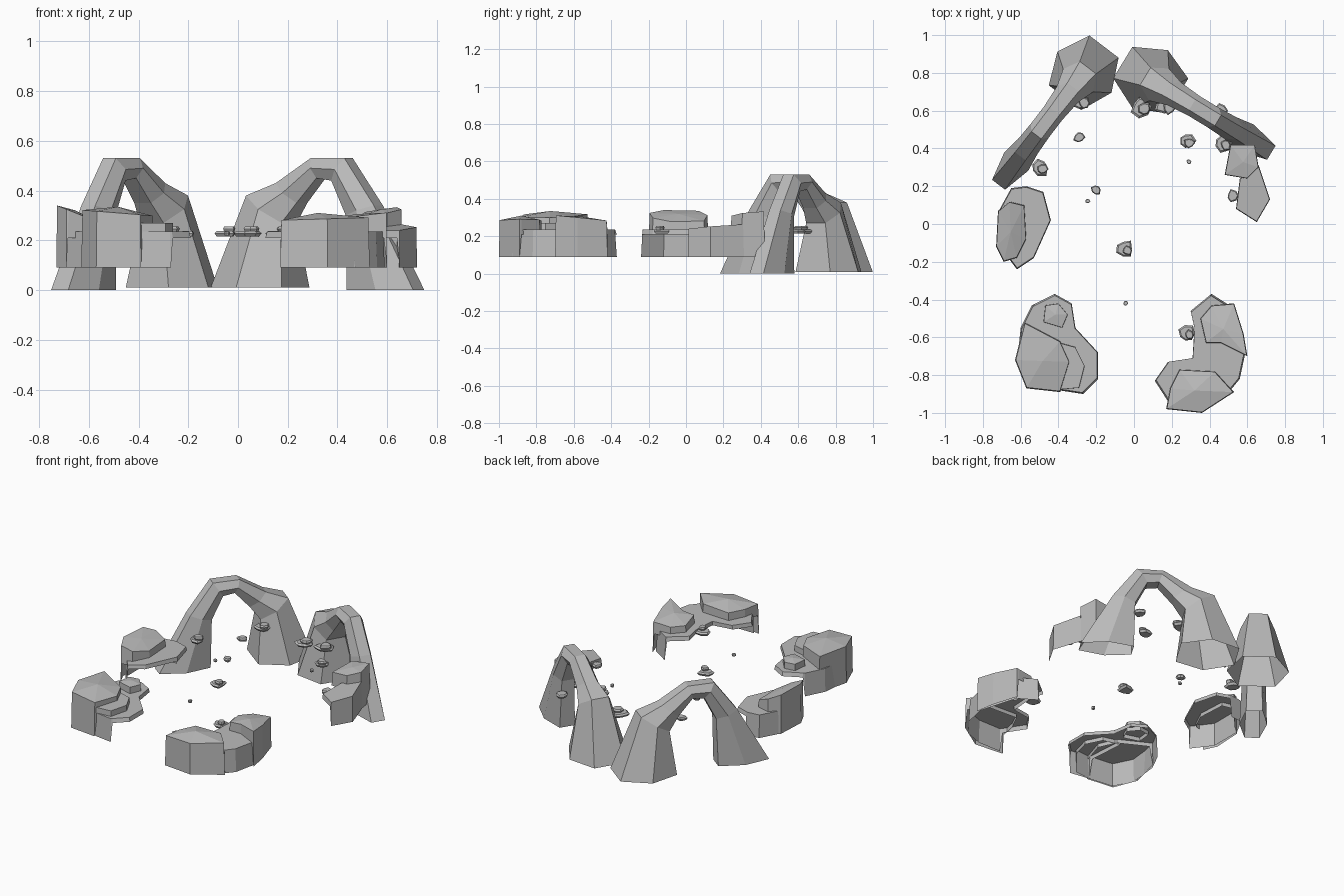
import bpy
import bmesh
import random
from math import cos, sin, pi
from mathutils import Vector

cube = bpy.data.objects.get("Cube")
if cube:
    bpy.data.objects.remove(cube, do_unlink=True)

# Single stone colour
stone = bpy.data.materials.new("grey_stone")
stone.use_nodes = True
stone.diffuse_color = (0.5, 0.5, 0.5, 1)
stone.node_tree.nodes["Principled BSDF"].inputs["Base Color"].default_value = (0.5, 0.5, 0.5, 1)

rng = random.Random(4)
GROUND = 0.09    # foot of the cliff walls
LEDGE = 0.235    # walking height of the ledges


def finish(name, bm):
    """Turn a bmesh into a flat shaded stone object."""
    bmesh.ops.recalc_face_normals(bm, faces=bm.faces[:])
    mesh = bpy.data.meshes.new(name)
    bm.to_mesh(mesh)
    bm.free()
    mesh.materials.append(stone)
    obj = bpy.data.objects.new(name, mesh)
    bpy.context.collection.objects.link(obj)
    return obj


def bridge(bm, lower, upper):
    """Join two closed rings of equal length with quads."""
    count = len(lower)
    for i in range(count):
        j = (i + 1) % count
        bm.faces.new((lower[i], lower[j], upper[j], upper[i]))


# Arch profile: outer distance, outer height, inner distance, inner height, width
ARCH = [
    (-.16, 0, .15, 0, .16),
    (.03, .34, .16, .30, .13),
    (.17, .53, .23, .44, .12),
    (.33, .53, .30, .45, .12),
    (.49, .43, .39, .35, .14),
    (.62, .38, .45, .27, .20),
    (.76, .01, .42, .01, .36),
]


def arch(name, foot, base):
    """Six-sided stone arch, open below, swept from a slim foot to a broad base."""
    foot, base = Vector(foot), Vector(base)
    along = (base - foot).normalized()
    side = Vector((along.y, -along.x))
    bm = bmesh.new()
    rings = []
    for out_u, out_z, in_u, in_z, width in ARCH:
        mid_u, mid_z = (out_u + in_u) / 2, (out_z + in_z) / 2
        hexagon = [(out_u, out_z, -.27), (out_u, out_z, .27), (mid_u, mid_z, .5),
                   (in_u, in_z, .3), (in_u, in_z, -.3), (mid_u, mid_z, -.5)]
        ring = []
        for u, z, across in hexagon:
            p = foot + along * u + side * across * width
            ring.append(bm.verts.new((p.x, p.y, z)))
        rings.append(ring)
    for lower, upper in zip(rings, rings[1:]):
        bridge(bm, lower, upper)
    finish(name, bm)


def cliff(name, outline, walls, rim, tilt=(0, 0), peak=0, inner=LEDGE - .025):
    """Hollow rock: the first vertices drop to the ground, the rest stop at the ledge."""
    points = [Vector(p) for p in outline]
    centre = sum(points, Vector((0, 0))) / len(points)
    slope = Vector(tilt)
    # Close neighbours of the wall ends make the walls stop upright
    if walls:
        points.insert(walls, points[walls - 1].lerp(points[walls], .1))
        points.append(points[0].lerp(points[-1], .1))
    bm = bmesh.new()
    lower, upper = [], []
    for i, p in enumerate(points):
        lower.append(bm.verts.new((p.x, p.y, GROUND if i < walls else inner)))
        q = centre + (p - centre) * .97
        upper.append(bm.verts.new((q.x, q.y, rim + slope.dot(q - centre))))
    bridge(bm, lower, upper)
    if peak:
        top = bm.verts.new((centre.x, centre.y, rim + peak))
        for i, vert in enumerate(upper):
            bm.faces.new((vert, upper[(i + 1) % len(upper)], top))
    else:
        bm.faces.new(upper)
    finish(name, bm)


def pebble(name, x, y, z, radius, height):
    """Flat irregular floating stone with a chamfered top."""
    bm = bmesh.new()
    spread = [rng.uniform(.75, 1.2) for _ in range(7)]
    rings = []
    for scale, level in ((.8, 0), (1, .6), (.8, 1)):
        ring = []
        for i, s in enumerate(spread):
            a = 2 * pi * i / len(spread)
            r = radius * s * scale
            ring.append(bm.verts.new((x + r * cos(a), y + r * sin(a), z + height * level)))
        rings.append(ring)
    for lower, upper in zip(rings, rings[1:]):
        bridge(bm, lower, upper)
    bm.faces.new(rings[0])
    bm.faces.new(rings[-1])
    finish(name, bm)


# Two arches at the back
arch("right_arch", (-.62, .335), (-.25, .82))
arch("left_arch", (.59, .46), (.08, .77))

# Right middle outcrop
cliff("right_middle_ledge",
      [(-.57, .2), (-.65, .19), (-.71, .08), (-.71, -.12), (-.62, -.24), (-.53, -.18),
       (-.44, .02), (-.48, .17)], 5, LEDGE)
cliff("right_middle_crag",
      [(-.66, .12), (-.72, .07), (-.73, -.12), (-.69, -.2), (-.62, -.18), (-.57, -.08),
       (-.58, .1)], 4, .31, (-.4, 0), .01)

# Right front outcrop
cliff("right_front_ledge",
      [(-.54, -.43), (-.6, -.55), (-.62, -.74), (-.56, -.86), (-.4, -.88), (-.27, -.9),
       (-.19, -.82), (-.19, -.68), (-.31, -.55), (-.33, -.42), (-.42, -.37)], 6, LEDGE)
cliff("right_front_crag",
      [(-.58, -.52), (-.63, -.72), (-.57, -.87), (-.39, -.89), (-.34, -.73), (-.39, -.62)],
      4, .31, (-.08, 0), .025)
cliff("right_front_step",
      [(-.4, -.88), (-.29, -.87), (-.26, -.75), (-.31, -.65), (-.42, -.62)], 2, .27)
cliff("right_front_knob",
      [(-.48, -.52), (-.38, -.55), (-.35, -.48), (-.4, -.42), (-.47, -.43)], 0, .275, peak=.01)

# Left front outcrop
cliff("left_front_ledge",
      [(.2, -.97), (.36, -.97), (.47, -.93), (.56, -.82), (.59, -.68), (.52, -.44),
       (.41, -.37), (.3, -.46), (.32, -.55), (.31, -.71), (.18, -.73), (.11, -.83)], 7, LEDGE)
cliff("left_front_crag",
      [(.17, -.98), (.36, -1), (.53, -.89), (.43, -.78), (.24, -.77), (.19, -.87)],
      3, .285, (.03, 0), .025)
cliff("left_front_side_crag",
      [(.6, -.7), (.58, -.58), (.53, -.42), (.41, -.43), (.35, -.5), (.38, -.63),
       (.46, -.63)], 3, .29, (.08, -.08), .015)

# Left middle outcrop leaning on the arch foot
cliff("left_middle_crag",
      [(.51, .42), (.64, .42), (.66, .3), (.6, .24), (.48, .26)], 3, .315, (.15, .1), .01)
cliff("left_middle_step",
      [(.66, .31), (.72, .13), (.65, .01), (.54, .08), (.56, .24)], 3, .25, (.05, .08))

# Ledges against the inner sides of the arches and small floating stones
STONES = [
    (-.5, .3, .05), (-.28, .65, .05), (.04, .62, .055), (.17, .63, .06), (.46, .6, .04),
    (.47, .43, .05), (.52, .15, .03), (.28, -.58, .045), (-.29, .46, .03), (-.2, .18, .03),
    (-.05, -.13, .045), (.28, .44, .045),
]
for number, (x, y, size) in enumerate(STONES, 1):
    pebble(f"floating_stone_{number}", x, y, .215, size, .022)
    if size > .04:
        pebble(f"stacked_stone_{number}", x + size * .3, y - size * .2, .232, size * .6, .024)

for number, (x, y) in enumerate([(-.245, .12), (-.045, -.42), (.29, .33)], 1):
    pebble(f"tiny_stone_{number}", x, y, .22, .012, .015)
